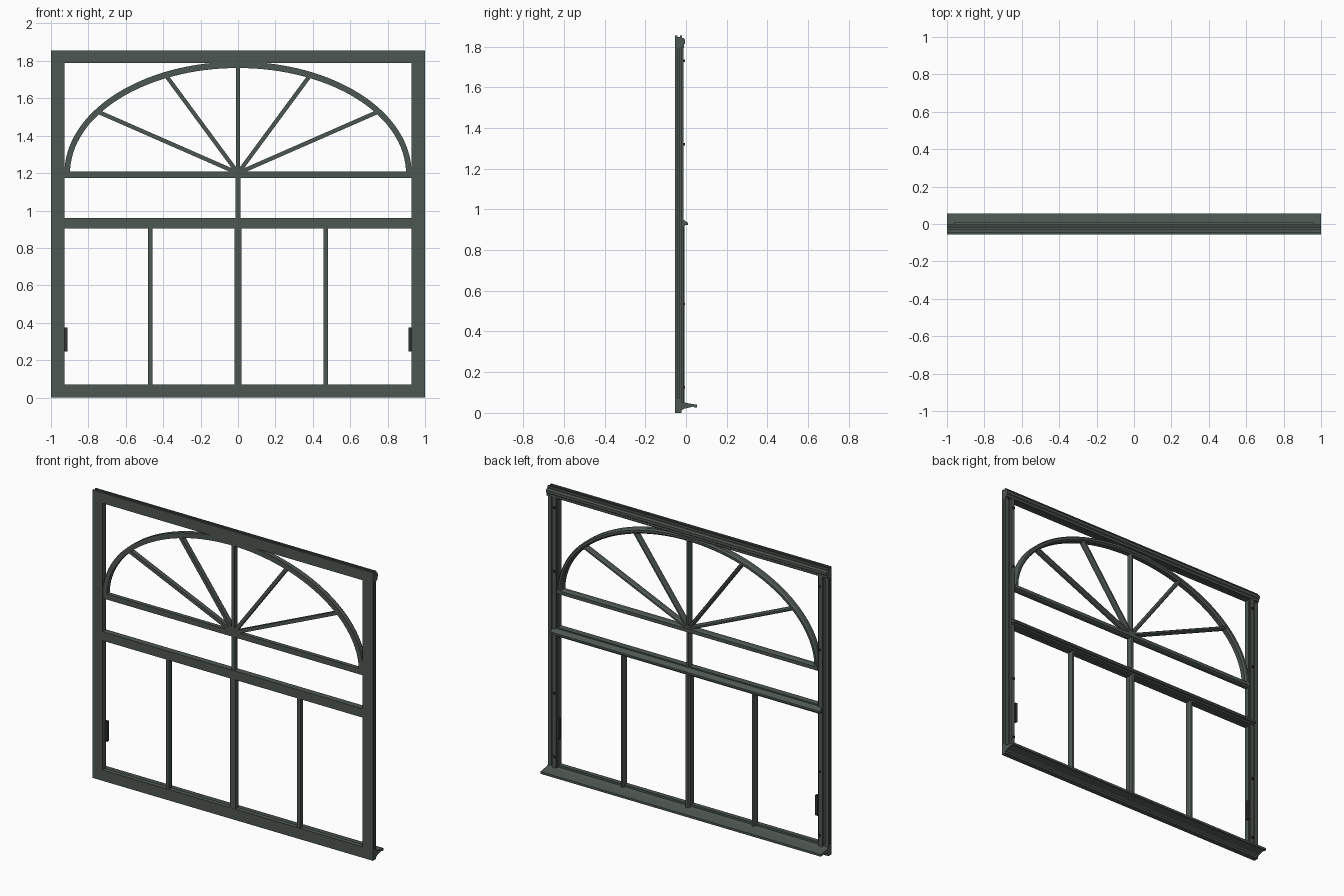
import bpy, bmesh, math
from mathutils import Vector

cube = bpy.data.objects.get("Cube")
if cube:
    bpy.data.objects.remove(cube, do_unlink=True)


def material(name, color):
    m = bpy.data.materials.new(name)
    m.diffuse_color = color
    m.use_nodes = True
    for n in m.node_tree.nodes:
        if n.type == 'BSDF_PRINCIPLED':
            n.inputs["Base Color"].default_value = color
    return m


PAINT = material("green grey paint", (0.076, 0.095, 0.083, 1))
METAL = material("dark metal", (0.03, 0.034, 0.032, 1))


def loft(name, sections, mat=PAINT):
    """Skin a row of matching closed cross-sections and cap both ends."""
    bm = bmesh.new()
    rows = [[bm.verts.new(p) for p in s] for s in sections]
    n = len(rows[0])
    for a, b in zip(rows, rows[1:]):
        for i in range(n):
            j = (i + 1) % n
            bm.faces.new((a[i], a[j], b[j], b[i]))
    bm.faces.new(rows[0])
    bm.faces.new(rows[-1][::-1])
    bmesh.ops.recalc_face_normals(bm, faces=bm.faces)
    me = bpy.data.meshes.new(name)
    bm.to_mesh(me)
    bm.free()
    me.materials.append(mat)
    ob = bpy.data.objects.new(name, me)
    bpy.context.collection.objects.link(ob)
    return ob


def rail(name, profile, half, mat=PAINT):
    """Horizontal member with a (y, z) profile."""
    return loft(name, [[(x, y, z) for y, z in profile] for x in (-half, half)], mat)


def box(name, x0, x1, y0, y1, z0, z1, mat=PAINT):
    return loft(name, [[(x0, y0, z), (x1, y0, z), (x1, y1, z), (x0, y1, z)]
                       for z in (z0, z1)], mat)


def bar(name, start, end, width, y0=-0.05, y1=-0.014):
    """Glazing bar between two (x, z) points, chamfered at the back."""
    a, b = Vector((start[0], 0, start[1])), Vector((end[0], 0, end[1]))
    side = (b - a).normalized().cross(Vector((0, 1, 0))) * width / 2
    profile = [(-1, y0), (1, y0), (1, y1 - 0.012), (0.5, y1), (-0.5, y1), (-1, y1 - 0.012)]
    return loft(name, [[p + side * s + Vector((0, y, 0)) for s, y in profile]
                       for p in (a, b)])


# Outer frame: grooved jambs, moulded head and sloping sill
jamb = [(0.927, -0.055), (1, -0.055), (1, -0.042), (0.99, -0.042), (0.99, -0.034),
        (1, -0.034), (1, -0.022), (0.975, -0.022), (0.975, -0.03), (0.963, -0.03),
        (0.963, -0.012), (0.935, -0.012), (0.935, -0.022), (0.927, -0.022)]
for side, label in ((1, "left"), (-1, "right")):
    loft(label + "_jamb", [[(side * x, y, z) for x, y in jamb] for z in (0.03, 1.83)])
    box(label + "_hinge", side * 0.912, side * 0.93, -0.03, -0.012, 0.245, 0.375, METAL)
    for z in (0.125, 0.535, 1.32, 1.73):
        box(label + "_keeper", side * 0.94, side * 0.952, -0.014, -0.004,
            z - 0.006, z + 0.006, METAL)

rail("head", [(-0.055, 1.788), (-0.02, 1.788), (-0.02, 1.795), (-0.01, 1.795),
              (-0.01, 1.81), (-0.004, 1.815), (-0.004, 1.832), (-0.012, 1.842),
              (-0.02, 1.842), (-0.02, 1.855), (-0.03, 1.855), (-0.03, 1.846),
              (-0.042, 1.846), (-0.042, 1.855), (-0.055, 1.855)], 1)
rail("sill", [(-0.055, 0), (-0.022, 0), (-0.022, 0.012), (-0.01, 0.02), (0.035, 0.031),
              (0.04, 0.026), (0.055, 0.026), (0.055, 0.04), (0, 0.049),
              (-0.026, 0.057), (-0.026, 0.07), (-0.055, 0.07)], 1)

# Transom with a drip nose across the back
rail("transom", [(-0.055, 0.903), (-0.016, 0.903), (-0.016, 0.96), (-0.055, 0.96)], 0.93)
rail("transom_nose", [(-0.018, 0.91), (-0.008, 0.914), (-0.004, 0.922), (0.01, 0.922),
                      (0.01, 0.934), (-0.002, 0.942), (-0.018, 0.954)], 0.96)

# Springing bar below the fan
rail("springing_bar", [(-0.05, 1.173), (-0.024, 1.173), (-0.012, 1.18), (-0.012, 1.202),
                       (-0.024, 1.209), (-0.05, 1.209)], 0.93)

# Elliptical arch, lofted between an inner and an outer ellipse
SPRING = 1.2
arch_profile = [(0, -0.053), (1, -0.053), (1, -0.024), (0.75, -0.012),
                (0.3, -0.012), (0, -0.024)]
STEPS = 64
sections = []
for k in range(STEPS + 1):
    t = math.pi * k / STEPS
    sections.append([((0.898 + 0.03 * f) * math.cos(t), y,
                      SPRING + (0.562 + 0.034 * f) * math.sin(t))
                     for f, y in arch_profile])
arch = loft("arch", sections)
bpy.context.view_layer.objects.active = arch
arch.select_set(True)
bpy.ops.object.shade_smooth_by_angle(angle=math.radians(20))
arch.select_set(False)

# Fan spokes
bar("centre_spoke", (0, SPRING), (0, 1.77), 0.022)
for side, label in ((1, "left"), (-1, "right")):
    bar(label + "_low_spoke", (0, SPRING), (side * 0.742, 1.525), 0.022)
    bar(label + "_high_spoke", (0, SPRING), (side * 0.385, 1.722), 0.022)
    bar(label + "_mullion", (side * 0.468, 0.045), (side * 0.468, 0.92), 0.024)

# Middle uprights
bar("upper_mullion", (0, 0.95), (0, 1.19), 0.026)
bar("centre_mullion", (0, 0.045), (0, 0.92), 0.038, -0.054, -0.008)
